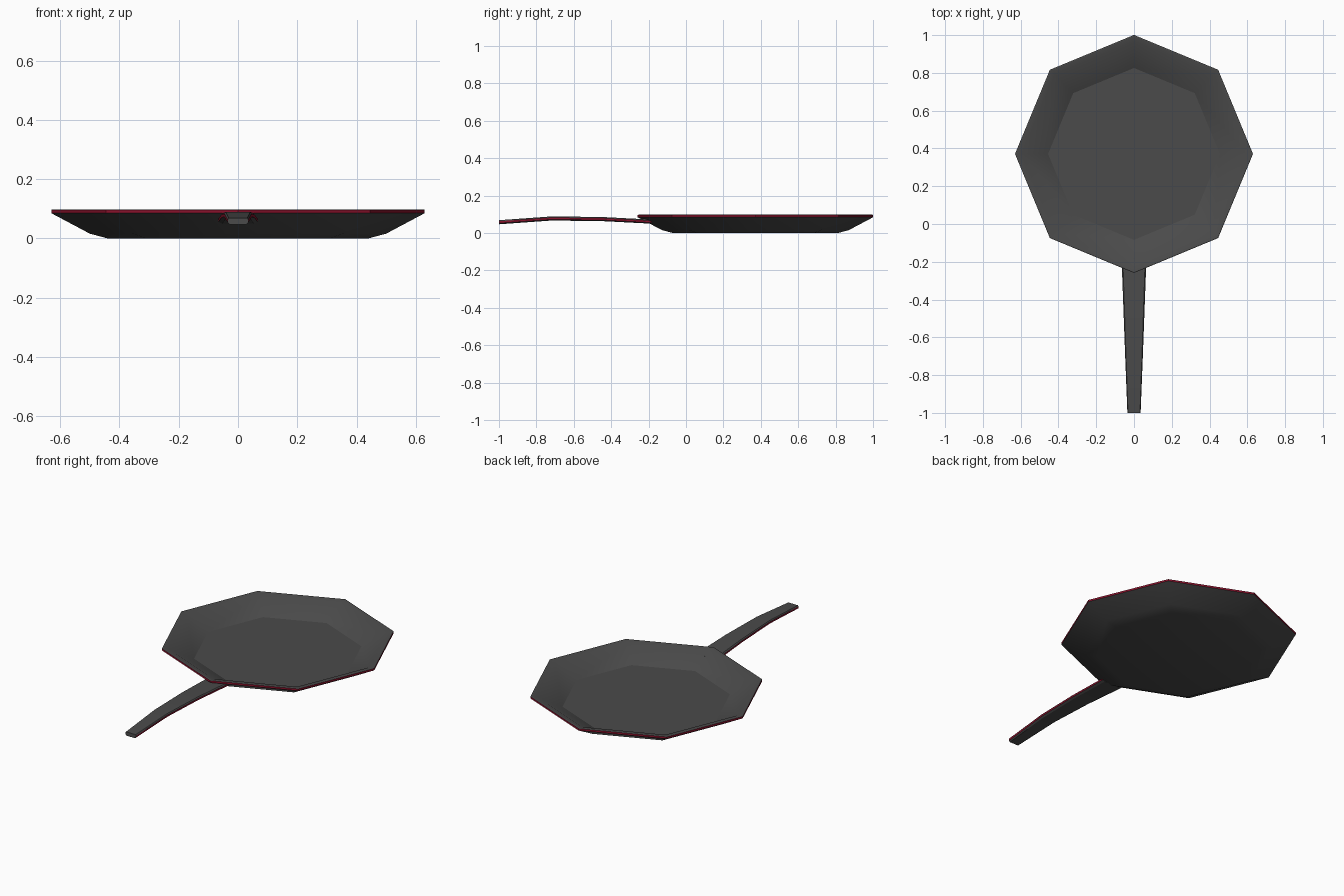
import bpy
import bmesh
from math import sin, cos, pi, radians

cube = bpy.data.objects.get("Cube")
if cube:
    bpy.data.objects.remove(cube, do_unlink=True)


def make_material(name, color):
    mat = bpy.data.materials.new(name)
    mat.use_nodes = True
    mat.diffuse_color = color
    mat.node_tree.nodes["Principled BSDF"].inputs["Base Color"].default_value = color
    return mat


GREY = make_material("dark grey metal", (0.07, 0.07, 0.07, 1))
RED = make_material("deep red enamel", (0.25, 0.006, 0.025, 1))


def loft(name, rings, closed, red_rule):
    """Skin matching rings of points; closed caps both end rings."""
    bm = bmesh.new()
    loops = [[bm.verts.new(p) for p in ring] for ring in rings]
    n = len(loops[0])
    for i in range(len(loops) - 1):
        a, b = loops[i], loops[i + 1]
        for j in range(n):
            k = (j + 1) % n
            face = bm.faces.new((a[j], a[k], b[k], b[j]))
            face.material_index = int(red_rule(i, j))
    if closed:
        bm.faces.new(loops[0][::-1])
        bm.faces.new(loops[-1])
    bmesh.ops.recalc_face_normals(bm, faces=bm.faces)
    mesh = bpy.data.meshes.new(name)
    bm.to_mesh(mesh)
    bm.free()
    mesh.materials.append(GREY)
    mesh.materials.append(RED)
    obj = bpy.data.objects.new(name, mesh)
    bpy.context.collection.objects.link(obj)
    bpy.ops.object.select_all(action="DESELECT")
    obj.select_set(True)
    bpy.context.view_layer.objects.active = obj
    bpy.ops.object.shade_smooth_by_angle(angle=radians(25))
    return obj


# Pan: eight-sided profile from the underside, over the rim, to the cooking floor
SIDES = 8
CENTRE_Y = 0.371
pan_profile = [(0.44, 0), (0.50, 0.016), (0.63, 0.085), (0.63, 0.096),
               (0.625, 0.098), (0.595, 0.093), (0.455, 0.022)]
pan_rings = [[(r * cos(2 * pi * j / SIDES), CENTRE_Y + r * sin(2 * pi * j / SIDES), z)
              for j in range(SIDES)] for r, z in pan_profile]
loft("pan", pan_rings, True, lambda i, j: i == 2)

# Handle: tapered, gently arched bar with red side strips
handle_path = [(-1.0, 0.047, 0.035), (-0.72, 0.067, 0.046),
               (-0.45, 0.064, 0.056), (-0.18, 0.050, 0.066)]
section = [(0.8, 0), (1, 0.006), (1, 0.016), (0.9, 0.022)]
section += [(-x, z) for x, z in reversed(section)]
handle_rings = [[(x * w, y, base + z) for x, z in section] for y, base, w in handle_path]
loft("handle", handle_rings, True, lambda i, j: j in (1, 5))
